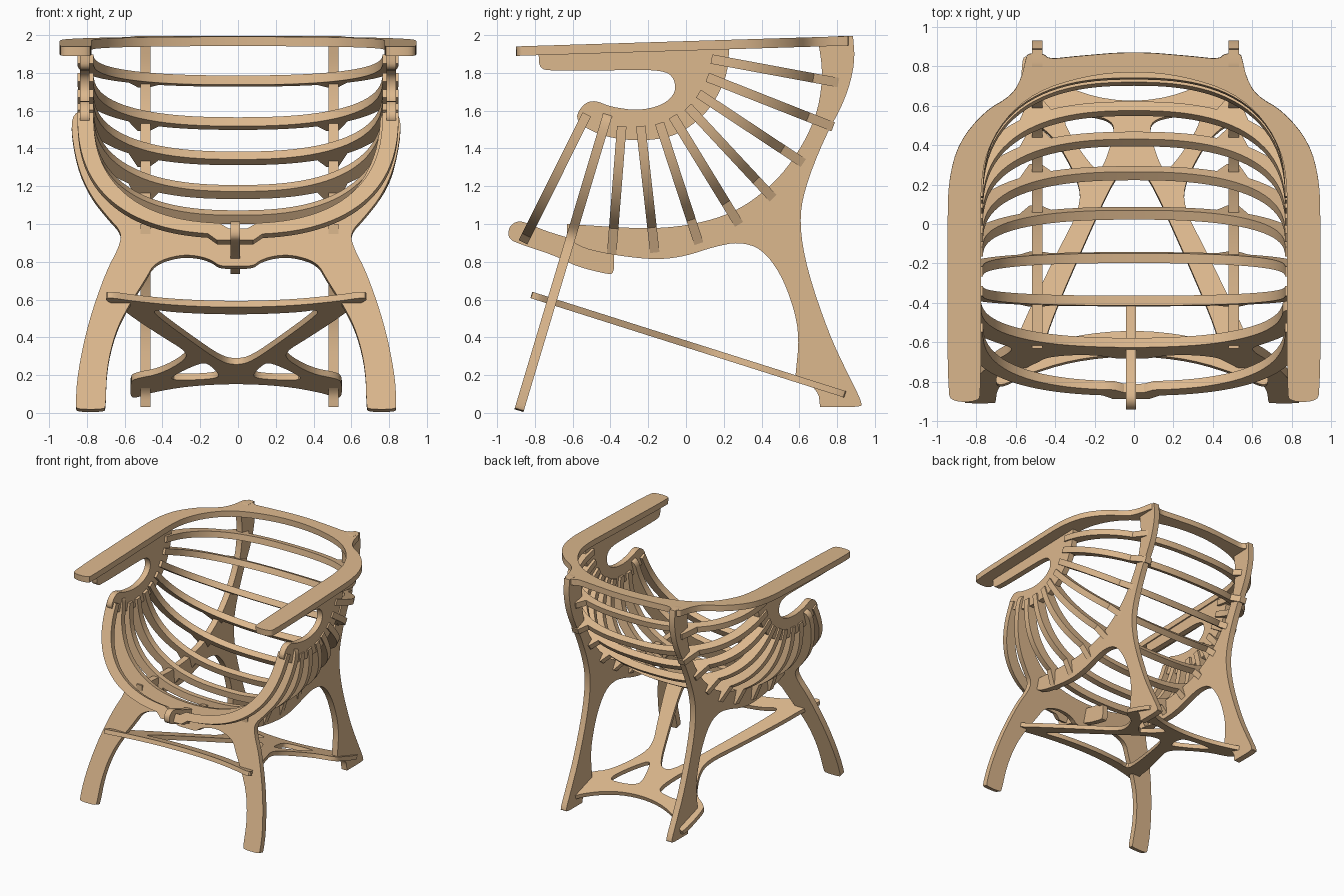
import bpy, bmesh, math
from mathutils import Matrix, Vector

if "Cube" in bpy.data.objects:
    bpy.data.objects.remove(bpy.data.objects["Cube"])

wood = bpy.data.materials.new("plywood tan")
wood.diffuse_color = (0.72, 0.48, 0.27, 1)
wood.use_nodes = True
wood.node_tree.nodes["Principled BSDF"].inputs["Base Color"].default_value = wood.diffuse_color


def soften(pts, n=2):
    """Corner cutting; a point given twice stays sharper."""
    for _ in range(n):
        out = []
        for a, b in zip(pts, pts[1:] + pts[:1]):
            a, b = Vector(a), Vector(b)
            out += [a.lerp(b, 0.25), a.lerp(b, 0.75)]
        pts = out
    return pts


def mirror(half):
    """Close a half outline (x >= 0, from top centre to bottom centre)."""
    return half + [(-x, y) for x, y in reversed(half) if x > 0]


def plate(name, loops, origin, u, v, thick):
    """Flat sheet cut to the loops (first outline, rest holes) in plane u, v."""
    cu = bpy.data.curves.new(name, 'CURVE')
    cu.dimensions = '2D'
    cu.fill_mode = 'BOTH'
    cu.extrude = thick / 2
    for pts in loops:
        sp = cu.splines.new('POLY')
        sp.points.add(len(pts) - 1)
        for p, q in zip(sp.points, pts):
            p.co = (q[0], q[1], 0, 1)
        sp.use_cyclic_u = True
    tmp = bpy.data.objects.new(name, cu)
    bpy.context.scene.collection.objects.link(tmp)
    me = bpy.data.meshes.new_from_object(
        tmp.evaluated_get(bpy.context.evaluated_depsgraph_get()))
    bpy.data.objects.remove(tmp)
    u, v = Vector(u), Vector(v)
    m = Matrix((u, v, u.cross(v).normalized())).transposed().to_4x4()
    m.translation = Vector(origin)
    me.transform(m)
    bm = bmesh.new()
    bm.from_mesh(me)
    bmesh.ops.remove_doubles(bm, verts=bm.verts, dist=1e-5)
    bmesh.ops.recalc_face_normals(bm, faces=bm.faces)
    bm.to_mesh(me)
    bm.free()
    me.name = name
    me.materials.clear()
    me.materials.append(wood)
    ob = bpy.data.objects.new(name, me)
    bpy.context.scene.collection.objects.link(ob)
    bpy.ops.object.select_all(action='DESELECT')
    ob.select_set(True)
    bpy.context.view_layer.objects.active = ob
    bpy.ops.object.shade_smooth_by_angle(angle=math.radians(30))
    return ob


# Side panels: back legs with the crescent that carries the ribs
side = [(.70, 1.97), (.70, 1.97), (.725, 1.8), (.70, 1.6), (.62, 1.42), (.5, 1.25), (.35, 1.12),
        (.2, 1.04), (0, .99), (-.2, .975), (-.4, .985), (-.63, 1.0), (-.63, 1.0),
        (-.63, .93), (-.63, .93), (-.55, .87), (-.35, .83), (-.15, .81), (0, .83), (.15, .88),
        (.28, .905), (.4, .87), (.5, .74), (.57, .56), (.6, .4), (.58, .2), (.58, .2),
        (.70, .12), (.71, .03), (.71, .03), (.92, .03), (.935, .05), (.86, .2),
        (.757, .416), (.64, .76), (.6, 1.0), (.625, 1.18), (.73, 1.45), (.845, 1.66),
        (.895, 1.85), (.885, 1.995), (.88, 1.995), (.78, 1.995), (.78, 1.97)]
for x, tag in ((-.49, "left"), (.505, "right")):
    plate("side_panel_" + tag, [soften(side)], (x, 0, 0), (0, 1, 0), (0, 0, 1), .052)

# Front panel: both front legs and the ring above them, leaning back
front = mirror([(0, .95), (.3, .98), (.5, 1.06), (.65, 1.19), (.73, 1.34), (.76, 1.48),
                (.765, 1.58), (.83, 1.6), (.88, 1.54), (.845, 1.31), (.775, 1.15), (.68, 1.03),
                (.605, .95), (.62, .87), (.69, .74), (.785, .466), (.84, .2), (.85, .03),
                (.84, .012), (.70, .012), (.69, .03), (.685, .23), (.64, .42), (.57, .56),
                (.48, .70), (.43, .79), (.3, .83), (.2, .825), (.125, .80), (.09, .77), (0, .77)])
plate("front_legs", [soften(front)], (-.01, -.888, 0), (1, 0, 0), (0, .2996, 1), .05)

# Centre bracket under the front rail
bracket = [(-.94, .92), (-.94, .98), (-.9, 1.015), (-.85, 1.01), (-.75, .965), (-.6, .92),
           (-.38, .87), (-.38, .87), (-.38, .735), (-.42, .735), (-.58, .775), (-.7, .835), (-.87, .89)]
plate("centre_bracket", [soften(bracket)], (-.015, 0, 0), (0, 1, 0), (0, 0, 1), .05)

# Arm supports: hooked panels that hold the rib ends
arm = [(-.78, 1.89), (-.78, 1.91), (.23, 1.945), (.23, 1.945), (.22, 1.8), (.17, 1.68), (.1, 1.58), (0, 1.5),
       (-.1, 1.455), (-.25, 1.44), (-.4, 1.455), (-.52, 1.5), (-.59, 1.56), (-.54, 1.64),
       (-.48, 1.655), (-.4, 1.62), (-.25, 1.6), (-.12, 1.63), (-.05, 1.7), (-.07, 1.79),
       (-.15, 1.815), (-.3, 1.815), (-.72, 1.81), (-.775, 1.825)]
for x, tag in ((-.812, "left"), (.812, "right")):
    plate("arm_support_" + tag, [soften(arm)], (x, 0, 0), (0, 1, 0), (0, 0, 1), .05)

# Top rail: armrests and back in one U, tilted slightly
rail = mirror([(0, .775), (.25, .75), (.5, .67), (.66, .53), (.75, .36), (.775, .2), (.775, 0),
               (.775, -.85), (.79, -.9), (.92, -.9), (.945, -.85), (.945, 0), (.94, .22), (.89, .41),
               (.76, .57), (.62, .65), (.57, .74), (.55, .83), (.54, .865), (.46, .865), (.43, .835),
               (.3, .85), (0, .875)])
plate("top_rail", [soften(rail)], (0, 0, 1.943), (1, 0, 0), (0, 1, .031), .05)

# Stretcher: sloping X frame tying the four legs
outline = mirror([(0, -.66), (.3, -.69), (.55, -.77), (.67, -.83), (.70, -.79), (.62, -.68),
                  (.55, -.5), (.38, -.15), (.26, .08), (.27, .22), (.4, .45), (.54, .53), (.56, .6),
                  (.56, .83), (.53, .85), (.45, .76), (.25, .65), (0, .61)])
big = mirror([(0, -.54), (.3, -.57), (.45, -.63), (.4, -.47), (.24, -.1), (.08, .25), (0, .3)])
small = [(.36, .55), (.3, .42), (.19, .27), (.15, .27), (.09, .45), (.1, .52), (.22, .55)]
plate("stretcher", [soften(outline), soften(big), soften(small),
                    soften([(-x, y) for x, y in small])],
      (-.01, 0, .365), (1, 0, 0), (0, 1, -.317), .035)


def arch(x, half_width, height):
    """Rounded U profile shared by the rib edges."""
    return height * max(0, 1 - abs(x / half_width) ** 2.5) ** .4


# Ribs: U-shaped slats fanned round the arm hubs, (y, z) of hub end and far end
ribs = [(-.525, 1.58, -.863, .903), (-.34, 1.518, -.393, .85), (-.24, 1.518, -.166, .856),
        (-.14, 1.534, .066, .903), (-.07, 1.57, .277, 1.004), (.01, 1.62, .456, 1.142),
        (.066, 1.69, .615, 1.327), (.113, 1.777, .77, 1.518), (.135, 1.873, .80, 1.75)]
for i, (y0, z0, y1, z1) in enumerate(ribs):
    d = Vector((0, y1 - y0, z1 - z0))
    depth = d.length
    first = i == 0
    drop = .035 if first else .01
    # sloped lugs: on the side panels, or on the centre bracket for the front rib
    lugs = [(-.16, .13)] if first else [(-.58, -.42), (.42, .58)]
    xs = [.85 * math.cos(math.pi * k / 60) for k in range(61)]
    outer = [(x, arch(x, .85, depth - drop)) for x in xs
             if not any(a <= x <= b for a, b in lugs)]
    for a, b in lugs:
        low = depth + (0 if first else .01)
        outer += [(b, arch(b, .85, depth - drop)), (b - .05, low),
                  (a + .05, low), (a, arch(a, .85, depth - drop))]
    outer.sort(key=lambda p: -p[0])
    inner = []
    for k in range(49):
        x = -.765 * math.cos(math.pi * k / 48)
        dip = .03 if first and abs(x) < .09 else 0
        inner.append((x, arch(x, .765, depth - .075 - (drop if first else 0) + .01) + dip))
    plate("rib_%d" % (i + 1), [outer + inner], (0, y0, z0), (1, 0, 0), d.normalized(), .05)
